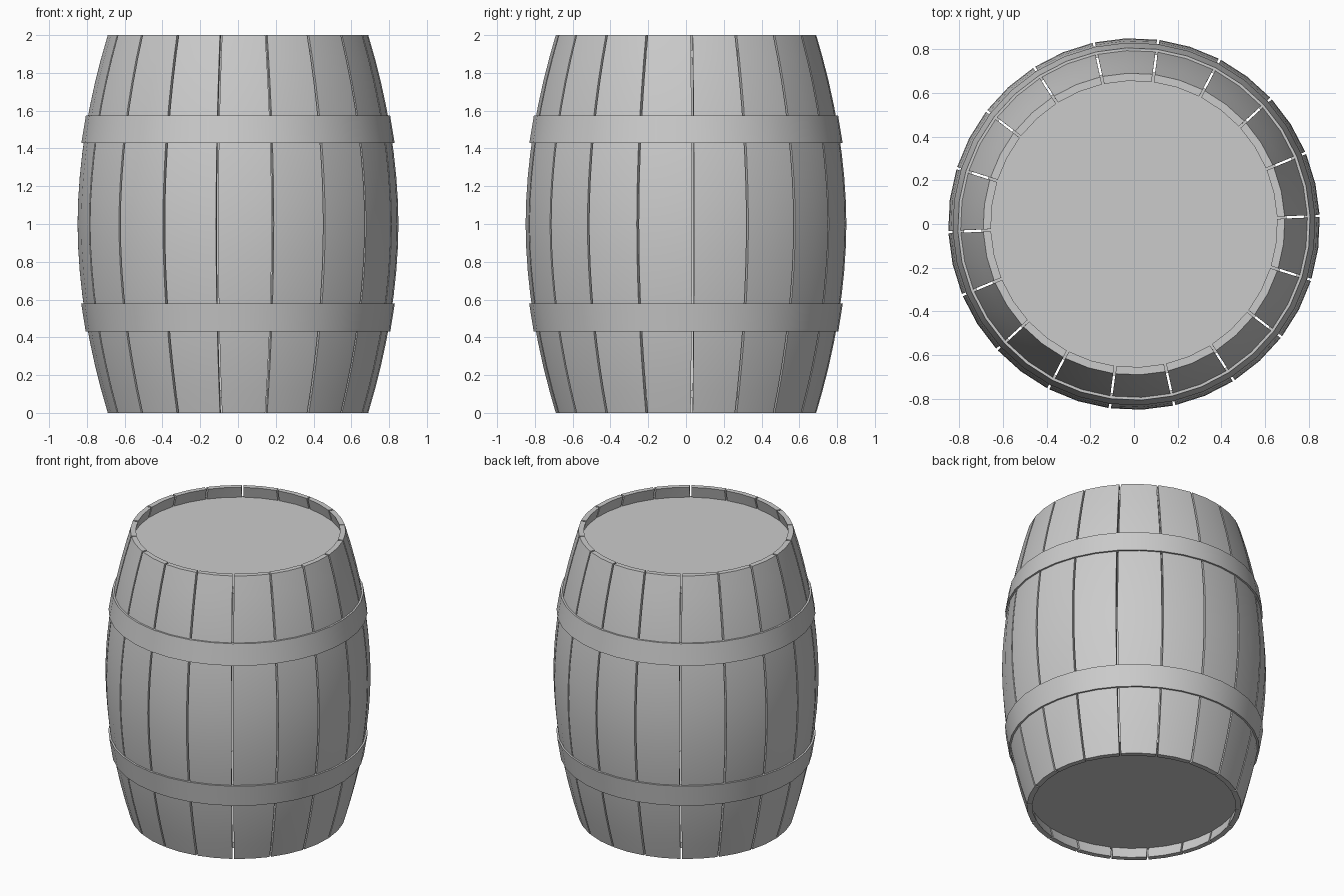
import bpy, bmesh
from math import sin, cos, radians, pi

cube = bpy.data.objects.get("Cube")
if cube:
    bpy.data.objects.remove(cube)

STAVES = 18
STEP = 2 * pi / STAVES
SEAM = radians(2.5)      # angle of the first seam
GAP = 0.011              # space between staves
WALL = 0.035             # stave thickness

grey = bpy.data.materials.new("plain grey")
grey.use_nodes = True
COLOUR = (0.6, 0.6, 0.6, 1)
grey.diffuse_color = COLOUR
grey.node_tree.nodes["Principled BSDF"].inputs["Base Color"].default_value = COLOUR


def bulge(z):
    """Outer radius of the staves at a height."""
    return 0.85 - 0.16 * abs(z - 1) ** 1.9


def finish(name, bm):
    bmesh.ops.recalc_face_normals(bm, faces=bm.faces)
    mesh = bpy.data.meshes.new(name)
    bm.to_mesh(mesh)
    bm.free()
    mesh.materials.append(grey)
    obj = bpy.data.objects.new(name, mesh)
    bpy.context.collection.objects.link(obj)
    bpy.ops.object.select_all(action='DESELECT')
    obj.select_set(True)
    bpy.context.view_layer.objects.active = obj
    bpy.ops.object.shade_smooth_by_angle(angle=radians(35))
    return obj


def sweep(bm, rings, closed):
    """Skin a list of equal loops of points with quads."""
    loops = [[bm.verts.new(p) for p in ring] for ring in rings]
    pairs = list(zip(loops, loops[1:]))
    if closed:
        pairs.append((loops[-1], loops[0]))
    else:
        bm.faces.new(loops[0])
        bm.faces.new(loops[-1])
    for a, b in pairs:
        for i in range(len(a)):
            j = (i + 1) % len(a)
            bm.faces.new((a[i], a[j], b[j], b[i]))


def polar(r, angle, z):
    return (r * cos(angle), r * sin(angle), z)


# Staves: curved boards with parallel gaps between them
bm = bmesh.new()
for s in range(STAVES):
    middle = SEAM + (s + 0.5) * STEP
    rings = []
    for k in range(17):
        z = k / 8
        outer = bulge(z)
        half = STEP / 2 - GAP / 2 / outer
        arc = [middle + half * t for t in (-1, 0, 1)]
        rings.append([polar(outer, a, z) for a in arc] +
                     [polar(outer - WALL, a, z) for a in reversed(arc)])
    sweep(bm, rings, False)
finish("staves", bm)

# Hoops: thin bands that follow the slope of the staves
for name, low, high in (("lower_hoop", 0.43, 0.58), ("upper_hoop", 1.43, 1.575)):
    bm = bmesh.new()
    rings = []
    for k in range(STAVES * 2):
        a = SEAM + k * STEP / 2
        rings.append([polar(bulge(z) + d, a, z)
                      for z, d in ((low, -0.015), (low, 0.012),
                                   (high, 0.012), (high, -0.015))])
    sweep(bm, rings, True)
    finish(name, bm)

# Heads: round lids set in from both ends
for name, z in (("bottom_head", 0.1), ("top_head", 1.9)):
    bm = bmesh.new()
    rings = [[polar(bulge(z) - 0.02, SEAM + k * STEP / 2, z + d)
              for k in range(STAVES * 2)] for d in (-0.02, 0.02)]
    sweep(bm, rings, False)
    finish(name, bm)
